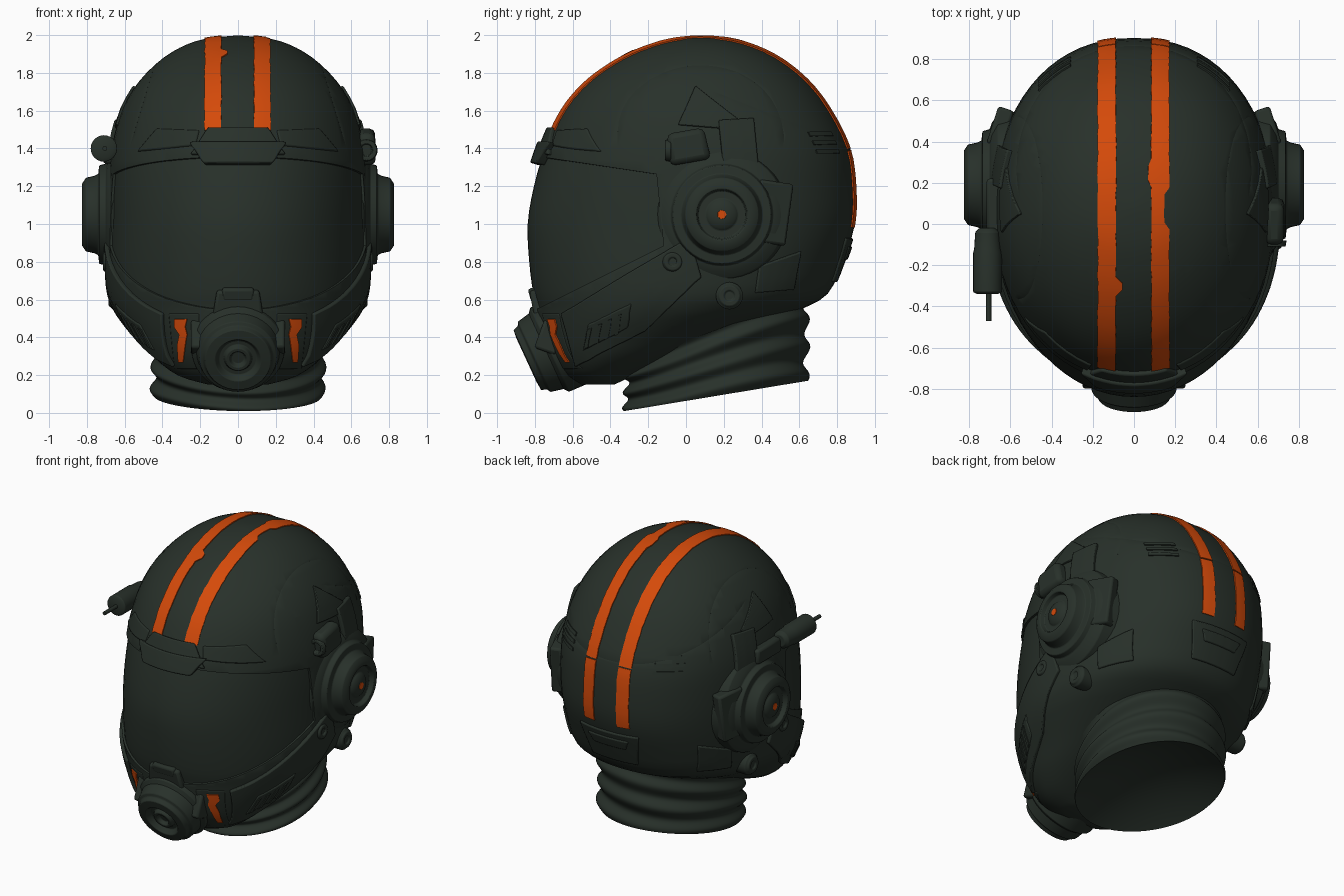
import bpy, bmesh, math, random
from math import sin, cos, pi, radians
from mathutils import Vector, Matrix
from mathutils.bvhtree import BVHTree

random.seed(4)
if "Cube" in bpy.data.objects:
    bpy.data.objects.remove(bpy.data.objects["Cube"], do_unlink=True)


def material(name, colour):
    mat = bpy.data.materials.new(name)
    mat.use_nodes = True
    mat.diffuse_color = colour
    mat.node_tree.nodes["Principled BSDF"].inputs["Base Color"].default_value = colour
    return mat


GREEN = material("dark green", (.021, .030, .023, 1))
ORANGE = material("orange", (.66, .068, .003, 1))
parts = []


def finish(bm, name, mat=GREEN, bevel=0.0, shell=0.0):
    bmesh.ops.recalc_face_normals(bm, faces=bm.faces)
    mesh = bpy.data.meshes.new(name)
    bm.to_mesh(mesh)
    bm.free()
    mesh.materials.append(mat)
    obj = bpy.data.objects.new(name, mesh)
    bpy.context.collection.objects.link(obj)
    if shell:
        mod = obj.modifiers.new("thickness", 'SOLIDIFY')
        mod.thickness, mod.offset = shell, -1
    if bevel:
        mod = obj.modifiers.new("soft edges", 'BEVEL')
        mod.width, mod.segments, mod.limit_method = bevel, 2, 'ANGLE'
        mod.angle_limit = radians(40)
    parts.append(obj)


def loft(rings):
    """Skin a stack of closed rings and cap both ends."""
    bm = bmesh.new()
    loops = [[bm.verts.new(p) for p in ring] for ring in rings]
    count = len(loops[0])
    for low, high in zip(loops, loops[1:]):
        for i in range(count):
            j = (i + 1) % count
            bm.faces.new((low[i], low[j], high[j], high[i]))
    bm.faces.new(loops[0])
    bm.faces.new(loops[-1])
    bmesh.ops.recalc_face_normals(bm, faces=bm.faces)
    return bm


def lathe(name, profile, centre, axis, mat=GREEN, sides=40, bevel=.004):
    """Turn (distance, radius) pairs about an axis."""
    turn = Vector(axis).to_track_quat('Z', 'Y').to_matrix()
    rings = [[Vector(centre) + turn @ Vector((r * cos(2 * pi * i / sides), r * sin(2 * pi * i / sides), d))
              for i in range(sides)] for d, r in profile]
    finish(loft(rings), name, mat, bevel)


def block(name, centre, size, tilt=0, taper=1.0, turn=0, bevel=.015):
    """Box tilted about x and turned about z, its top face scaled by taper."""
    bm = bmesh.new()
    bmesh.ops.create_cube(bm, size=1)
    for v in bm.verts:
        if v.co.z > 0:
            v.co.x *= taper
            v.co.y *= taper
    bm.transform(Matrix.Translation(centre) @ Matrix.Rotation(radians(turn), 4, 'Z')
                 @ Matrix.Rotation(radians(tilt), 4, 'X') @ Matrix.Diagonal((*size, 1)))
    finish(bm, name, bevel=bevel)


def along(points, t):
    s = t * (len(points) - 1)
    i = min(int(s), len(points) - 2)
    return Vector(points[i]).lerp(Vector(points[i + 1]), s - i)


# Skull: height, front, back, half width
SECTIONS = [(.165, -.56, -.38, .16), (.21, -.65, -.28, .31), (.3, -.72, -.05, .43), (.4, -.76, .2, .51),
            (.5, -.78, .45, .59), (.56, -.79, .6, .63), (.64, -.81, .74, .66), (.8, -.83, .815, .672),
            (1, -.838, .88, .672), (1.2, -.805, .885, .67), (1.4, -.745, .855, .655), (1.6, -.65, .755, .6),
            (1.75, -.52, .64, .51), (1.87, -.345, .49, .385), (1.94, -.18, .34, .26), (1.97, -.06, .22, .15),
            (1.983, .06, .1, .02)]


def smooth_section(s):
    i = min(int(s), len(SECTIONS) - 2)
    t = s - i
    a, b, c, d = [Vector(SECTIONS[min(max(k, 0), len(SECTIONS) - 1)]) for k in range(i - 1, i + 3)]
    return b + (c - a) * (t / 2) + (a * 2 - b * 5 + c * 4 - d) * (t * t / 2) + (b * 3 - a - c * 3 + d) * (t ** 3 / 2)


def skull_mesh():
    """Rings are round in front and slightly squarer behind."""
    rings = []
    steps = (len(SECTIONS) - 1) * 3
    for k in range(steps + 1):
        z, front, back, wide = smooth_section(k / 3)
        ring = []
        for i in range(72):
            s, c = sin(2 * pi * i / 72), cos(2 * pi * i / 72)
            if c < 0:
                s, c = math.copysign(abs(s) ** .9, s), -abs(c) ** .9
            ring.append((wide * s, (front + back) / 2 - (back - front) / 2 * c, z))
        rings.append(ring)
    return loft(rings)


skull = skull_mesh()
TREE = BVHTree.FromBMesh(skull)
finish(skull, "visor_and_inner_shell")

# Outer shell with visor opening and panel seams
bm = skull_mesh()
bm.normal_update()
for v in bm.verts:
    v.co += v.normal * .014


def cut(point, normal, where, split=False):
    faces = [f for f in bm.faces if where(f.calc_center_median())]
    geom = list({e for f in faces for e in f.edges} | {v for f in faces for v in f.verts}) + faces
    done = bmesh.ops.bisect_plane(bm, geom=geom, plane_co=point, plane_no=normal, dist=1e-5)
    if split:
        bmesh.ops.split_edges(bm, edges=[e for e in done["geom_cut"] if isinstance(e, bmesh.types.BMEdge)])


OPENING = [(Vector((0, -.13, 1.26)), Vector((0, .15, 1))), (Vector((0, -.13, .88)), Vector((0, .5, -1))),
           (Vector((0, -.13, 1)), Vector((0, 1, .1)))]
for point, normal in OPENING:
    cut(point, normal, lambda c: c.y < .1)
visor = [f for f in bm.faces if all((f.calc_center_median() - p).dot(n) < 0 for p, n in OPENING)]
bmesh.ops.delete(bm, geom=visor, context='FACES')
cut((0, .1, 1.72), (0, .4, 1), lambda c: c.y > .15, True)
for side in (1, -1):
    cut((side * .47, 0, 1.75), (side, 0, .3), lambda c: c.z > 1.42 and c.x * side > 0, True)
finish(bm, "outer_shell", bevel=.006, shell=.022)

# Rays that lay flat shapes onto the skull
CAST = {
    "left": lambda u, v: ((2, u, v), (-1, 0, 0)),
    "right": lambda u, v: ((-2, u, v), (1, 0, 0)),
    "front": lambda u, v: ((u, -2, v), (0, 1, 0)),
    "back": lambda u, v: ((u, 2, v), (0, -1, 0)),
    "dome": lambda u, v: ((u, .05, 1.1), (0, cos(radians(v)), sin(radians(v)))),
}


def plate(name, view, edge_a, edge_b, lift, mat=GREEN, length=14, width=5, base=0.0, bevel=.008):
    """Slab between two edge lines, wrapped over the skull."""
    top, low = {}, {}
    bm = bmesh.new()
    for i in range(length + 1):
        for j in range(width + 1):
            u, v = along(edge_a, i / length).lerp(along(edge_b, i / length), j / width)
            start, way = CAST[view](u, v)
            hit, normal, _, _ = TREE.ray_cast(Vector(start), Vector(way))
            if hit is None:
                hit, normal, _, _ = TREE.find_nearest(Vector(start) + Vector(way) * 1.6)
            top[i, j] = bm.verts.new(hit + normal * lift)
            low[i, j] = bm.verts.new(hit + normal * base)
    for i in range(length):
        for j in range(width):
            ring = [(i, j), (i + 1, j), (i + 1, j + 1), (i, j + 1)]
            bm.faces.new([top[k] for k in ring])
            bm.faces.new([low[k] for k in reversed(ring)])
    rim = ([(i, 0) for i in range(length)] + [(length, j) for j in range(width)]
           + [(i, width) for i in range(length, 0, -1)] + [(0, j) for j in range(width, 0, -1)])
    for a, b in zip(rim, rim[1:] + rim[:1]):
        bm.faces.new((top[a], low[a], low[b], top[b]))
    finish(bm, name, mat, bevel)


def stripe_edge(x, start, end, count, chips=(), shift=0):
    return [(x + random.uniform(-.002, .002) + (shift if i in chips else 0), start + (end - start) * i / count)
            for i in range(count + 1)]


# Racing stripes with chipped edges, broken at the rear seam
for name, inner, outer, inner_chips, shift, outer_chips in (
        ("right_stripe", -.086, -.172, (17, 18), .03, ()),
        ("left_stripe", .082, .167, (33, 34, 35), -.015, (27, 28, 29, 30, 31))):
    plate(name + "_top", "dome", stripe_edge(inner, 152, 20.3, 60, inner_chips, shift),
          stripe_edge(outer, 152, 20.3, 60, outer_chips, -.022), .021, ORANGE, 60, 3, base=.013, bevel=0)
    plate(name + "_rear", "dome", stripe_edge(inner, 19.7, -8, 16), stripe_edge(outer, 19.7, -8, 16),
          .021, ORANGE, 16, 3, base=.013, bevel=0)

# Brow bracket and trim
plate("brow_bracket", "front", [(-.15, 1.5), (.15, 1.5)], [(-.24, 1.36), (.24, 1.36)], .036)
plate("brow_lip", "front", [(-.24, 1.42), (.24, 1.42)], [(-.17, 1.31), (.17, 1.31)], .052)
# Rear latch
plate("rear_latch", "back", [(-.22, .93), (.22, .93)], [(-.17, .7), (.17, .7)], .026)
plate("rear_latch_bar", "back", [(-.15, .89), (.15, .89)], [(-.12, .82), (.12, .82)], .034)

for side, s in (("left", 1), ("right", -1)):
    # Jaw guard with vent, brow wing, temple flap and rear panel
    plate(side + "_jaw_guard", side, [(.02, .93), (-.3, .74), (-.64, .53)],
          [(.08, .72), (-.22, .45), (-.57, .26)], .036, length=20)
    plate(side + "_jaw_vent", side, [(-.28, .59), (-.5, .48)], [(-.3, .47), (-.53, .34)], .042)
    for k in range(4):
        y = -.33 - k * .05
        plate(side + "_vent_rib", side, [(y, .54 - k * .025), (y - .02, .44 - k * .025)],
              [(y - .02, .53 - k * .025), (y - .04, .43 - k * .025)], .048, width=1, length=3, bevel=0)
    plate(side + "_brow_wing", "front", [(s * .2, 1.49), (s * .42, 1.5)], [(s * .22, 1.41), (s * .52, 1.38)], .022)
    plate(side + "_temple_flap", side, [(-.04, 1.52), (.05, 1.72)], [(.2, 1.5), (.27, 1.55)], .026)
    plate(side + "_rear_panel", side, [(.38, .78), (.6, .86)], [(.36, .64), (.56, .66)], .026)
    for k in range(3):
        z = 1.37 + k * .045
        plate(side + "_rear_slit", "back", [(s * .3, z), (s * .45, z)], [(s * .3, z + .02), (s * .45, z + .02)],
              .022, width=1, length=4, bevel=0)
    # Chipped cheek paint
    plate(side + "_cheek_plate", "front", [(s * .36, .53), (s * .33, .24)], [(s * .2, .53), (s * .2, .24)], .017)
    plate(side + "_cheek_paint", "front",
          [(s * .325, .5), (s * .325, .46), (s * .3, .42), (s * .31, .36), (s * .305, .28)],
          [(s * .26, .5), (s * .27, .46), (s * .26, .42), (s * .27, .36), (s * .28, .28)],
          .024, ORANGE, 8, 3, base=.016, bevel=0)

    # Ear cup
    lathe(side + "_ear_cup", [(.55, .36), (.66, .34), (.69, .3), (.7, .27), (.735, .26), (.74, .215), (.76, .205),
                              (.805, .195), (.825, .165), (.825, .135), (.795, .125), (.795, .085), (.81, .07),
                              (.82, .03)], (0, .19, 1.05), (s, 0, 0))
    lathe(side + "_ear_paint", [(.816, .026), (.823, .024)], (0, .19, 1.05), (s, 0, 0), ORANGE, 7, 0)
    plate(side + "_ear_top_arm", side, [(.17, 1.54), (.35, 1.55)], [(.2, 1.25), (.38, 1.25)], .04)
    block(side + "_ear_rear_arm", (s * .655, .45, 1.06), (.08, .19, .33), -8, turn=s * 18)

    # Bolts
    for y, z, r, x in ((-.07, .8, .05, .715), (.23, .62, .06, .685)):
        lathe(side + "_bolt", [(.55, r * 1.2), (x - .02, r * 1.2), (x - .01, r), (x, r * .9), (x, r * .5),
                               (x - .01, r * .4)], (0, y, z), (s, 0, 0), sides=20)

# Left sensor pod
block("left_sensor_pod", (.68, .01, 1.41), (.1, .22, .17), 10, .9, bevel=.03)
lathe("left_sensor_lens", [(0, .06), (.03, .055), (.03, .035), (.01, .03)], (.68, -.08, 1.39), (0, -1, 0), sides=20)

# Right lamp with rod
lathe("right_lamp", [(0, .04), (.02, .06), (.1, .065), (.12, .07), (.31, .07), (.32, .05)],
      (-.71, -.02, 1.4), (0, -1, 0), sides=24)
lathe("right_lamp_rod", [(0, .013), (.14, .013)], (-.705, -.33, 1.4), (0, -1, 0), sides=10, bevel=0)
block("right_lamp_mount", (-.68, .09, 1.37), (.07, .26, .1), 0)

# Respirator
AXIS = (0, -.91, -.42)
lathe("respirator", [(-.3, .25), (-.13, .245), (-.11, .22), (-.04, .205), (-.03, .185), (0, .175), (.005, .12),
                     (-.03, .1), (-.03, .075), (-.005, .065), (-.005, .045), (-.03, .035)],
      (0, -.84, .28), AXIS)
block("respirator_bracket", (0, -.76, .57), (.28, .12, .18), 15, .8)
block("respirator_latch", (0, -.8, .63), (.17, .06, .07), 15)
for name, s in (("left", 1), ("right", -1)):
    block(name + "_respirator_lug", (s * .2, -.72, .4), (.1, .12, .16), -20)


# Folded neck collar with a hollow underside
def neck_ring(f, shrink=1.0):
    ring = []
    for i in range(64):
        a = 2 * pi * i / 64
        fold = 1 + .035 * sin(f * 6 * pi + .9 * sin(a * 2 + .5)) + .008 * sin(3 * a + 9 * f)
        y = -.48 * cos(a) * fold * shrink
        z = .09 + .35 * f + (.165 + .2 * f) * y + .12 * (1 - shrink ** 2)
        ring.append((.45 * sin(a) * fold * shrink, .16 + y, z))
    return ring


finish(loft([neck_ring(0, r) for r in (.1, .3, .5, .7, .85, .96)] + [neck_ring(k / 36) for k in range(37)]),
       "neck_collar")

# Smooth shading with crisp edges
bpy.ops.object.select_all(action='DESELECT')
for obj in parts:
    obj.select_set(True)
bpy.context.view_layer.objects.active = parts[0]
bpy.ops.object.shade_smooth_by_angle(angle=radians(38))
